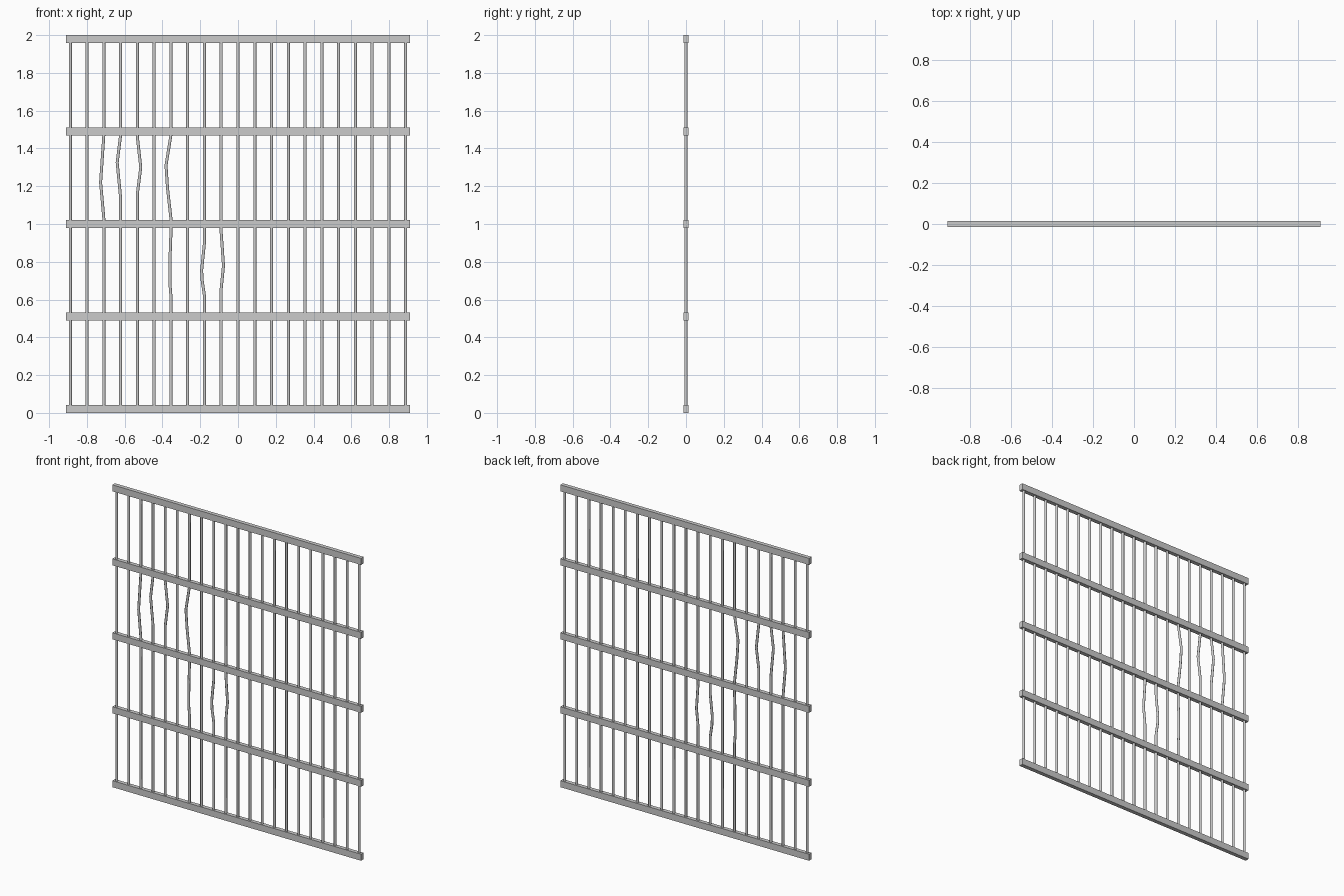
import bpy, bmesh
from math import cos, sin, pi, radians

if "Cube" in bpy.data.objects:
    bpy.data.objects.remove(bpy.data.objects["Cube"])

RAIL_W, RAIL_D, RAIL_H = 1.82, 0.027, 0.043
BAR_R, SIDES, PITCH = 0.0085, 8, 0.0888


def finish(name, bm):
    bmesh.ops.recalc_face_normals(bm, faces=bm.faces)
    mesh = bpy.data.meshes.new(name)
    bm.to_mesh(mesh)
    bm.free()
    ob = bpy.data.objects.new(name, mesh)
    bpy.context.collection.objects.link(ob)
    return ob


def rail(name, z):
    bm = bmesh.new()
    bmesh.ops.create_cube(bm, size=1)
    for v in bm.verts:
        v.co.x *= RAIL_W
        v.co.y *= RAIL_D
        v.co.z = v.co.z * RAIL_H + z
    return finish(name, bm)


def bar(name, x, bends):
    # horizontal rings joined from bottom to top, shifted sideways at bends
    bm = bmesh.new()
    rings = []
    for z, dx in [(0.02, 0)] + bends + [(1.98, 0)]:
        rings.append([bm.verts.new((x + dx + BAR_R * cos(2 * pi * (k + .5) / SIDES),
                                    BAR_R * sin(2 * pi * (k + .5) / SIDES), z))
                      for k in range(SIDES)])
    for a, b in zip(rings, rings[1:]):
        for k in range(SIDES):
            j = (k + 1) % SIDES
            bm.faces.new((a[k], a[j], b[j], b[k]))
    bm.faces.new(rings[0])
    bm.faces.new(rings[-1])
    ob = finish(name, bm)
    bpy.ops.object.select_all(action='DESELECT')
    ob.select_set(True)
    bpy.context.view_layer.objects.active = ob
    bpy.ops.object.shade_smooth_by_angle(angle=radians(50))


# Five cross rails
for i in range(5):
    rail(f"cross_rail_{i + 1}", RAIL_H / 2 + i * (2 - RAIL_H) / 4)

# Bent bars: (height, sideways shift)
bends = {
    2: [(1.03, 0), (1.22, -0.017), (1.47, 0)],
    3: [(1.14, 0), (1.325, -0.018), (1.47, 0)],
    4: [(1.16, 0), (1.30, 0.018), (1.46, 0)],
    6: [(0.62, 0), (0.68, -0.005), (0.84, -0.004), (0.95, 0),
        (1.03, 0), (1.19, -0.018), (1.31, -0.026), (1.47, 0)],
    8: [(0.62, 0), (0.70, -0.012), (0.755, -0.015), (0.90, 0)],
    9: [(0.66, 0), (0.78, 0.012), (0.95, 0)],
}

# Row of upright bars
for i in range(21):
    bar(f"upright_bar_{i + 1}", (i - 10) * PITCH, bends.get(i, []))
